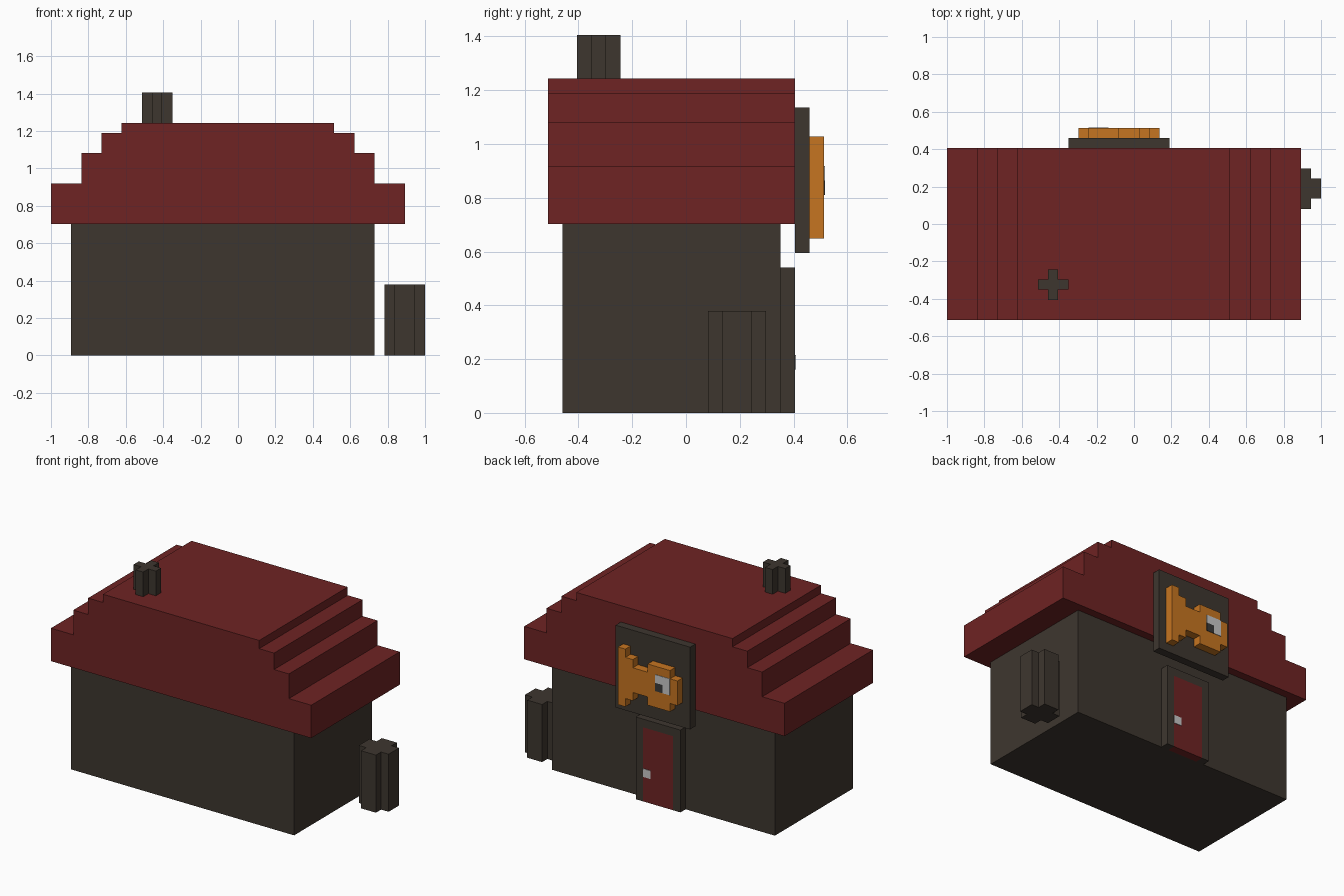
import bpy, bmesh
from mathutils import Vector

if "Cube" in bpy.data.objects:
    bpy.data.objects.remove(bpy.data.objects["Cube"])

U = 2 / 37                           # edge length of one block
CORNER = Vector((18.5, 9.5, 0))      # block-grid point that lands on the origin


def material(name, r, g, b):
    mat = bpy.data.materials.new(name)
    mat.use_nodes = True
    mat.diffuse_color = (r, g, b, 1)
    bsdf = next(n for n in mat.node_tree.nodes if n.type == 'BSDF_PRINCIPLED')
    bsdf.inputs["Base Color"].default_value = (r, g, b, 1)
    return mat


STONE = material("dark stone", .048, .037, .028)
RED = material("dark red", .156, .017, .017)
ORANGE = material("orange", .565, .178, .015)
GREY = material("light grey", .58, .58, .58)
BLACK = material("charcoal", .04, .04, .04)


def prism(name, outline, axis, lo, hi, mat):
    """Extrude an outline in block units along y (outline in xz) or z (outline in xy)."""
    bm = bmesh.new()
    along = Vector((0, 1, 0)) if axis == 'y' else Vector((0, 0, 1))
    verts = []
    for a, b in outline:
        p = Vector((a, 0, b)) if axis == 'y' else Vector((a, b, 0))
        verts.append(bm.verts.new((p + along * lo - CORNER) * U))
    face = bm.faces.new(verts)
    grown = bmesh.ops.extrude_face_region(bm, geom=[face])["geom"]
    moved = [g for g in grown if isinstance(g, bmesh.types.BMVert)]
    bmesh.ops.translate(bm, verts=moved, vec=along * (hi - lo) * U)
    bmesh.ops.recalc_face_normals(bm, faces=bm.faces)
    mesh = bpy.data.meshes.new(name)
    bm.to_mesh(mesh)
    bm.free()
    mesh.materials.append(mat)
    obj = bpy.data.objects.new(name, mesh)
    bpy.context.collection.objects.link(obj)
    return obj


def rect(x0, x1, z0, z1):
    return [(x0, z0), (x1, z0), (x1, z1), (x0, z1)]


def cross(x, y, size):
    """Square outline with a one-block notch in every corner."""
    a, b = 1, size - 1
    pts = [(a, 0), (b, 0), (b, a), (size, a), (size, b), (b, b),
           (b, size), (a, size), (a, b), (0, b), (0, a), (a, a)]
    return [(x + p, y + q) for p, q in pts]


# House body and stepped roof
prism("walls", rect(2, 32, 0, 13), 'y', 1, 16, STONE)
slope = []
bottom = 13
for inset, top in ((0, 17), (3, 20), (5, 22), (7, 23)):
    slope += [(inset, bottom), (inset, top)]
    bottom = top
prism("roof", slope + [(35 - x, z) for x, z in reversed(slope)], 'y', 0, 17, RED)

# Chimney and barrel
prism("chimney", cross(9, 2, 3), 'z', 23, 26, STONE)
prism("barrel", cross(33, 11, 4), 'z', 0, 7, STONE)

# Back entrance: frame, door and knob
frame = [(14, 0), (14, 10), (20, 10), (20, 0), (19, 0), (19, 9), (15, 9), (15, 0)]
prism("door_frame", frame, 'y', 16, 17, STONE)
prism("door", rect(15, 19, 0, 9), 'y', 16, 17, RED)
prism("door_knob", rect(18, 19, 3, 4), 'y', 17, 17.06, GREY)

# Sign board with a fish, symmetrical about its mid height
prism("sign_board", rect(12, 22, 11, 21), 'y', 17, 18, STONE)
back = []
for x0, x1, top in ((13, 14, 17), (14, 17, 18), (17, 19, 17), (19, 20, 18), (20, 21, 19)):
    back += [(x0, top), (x1, top)]
prism("fish", back + [(x, 31 - z) for x, z in reversed(back)], 'y', 18, 19, ORANGE)

# Fish eye: an L of grey around a dark pupil
eye = [(14, 15), (15, 15), (15, 16), (16, 16), (16, 17), (14, 17)]
prism("fish_eye", eye, 'y', 19, 19.05, GREY)
prism("fish_pupil", rect(15, 16, 15, 16), 'y', 19, 19.05, BLACK)
